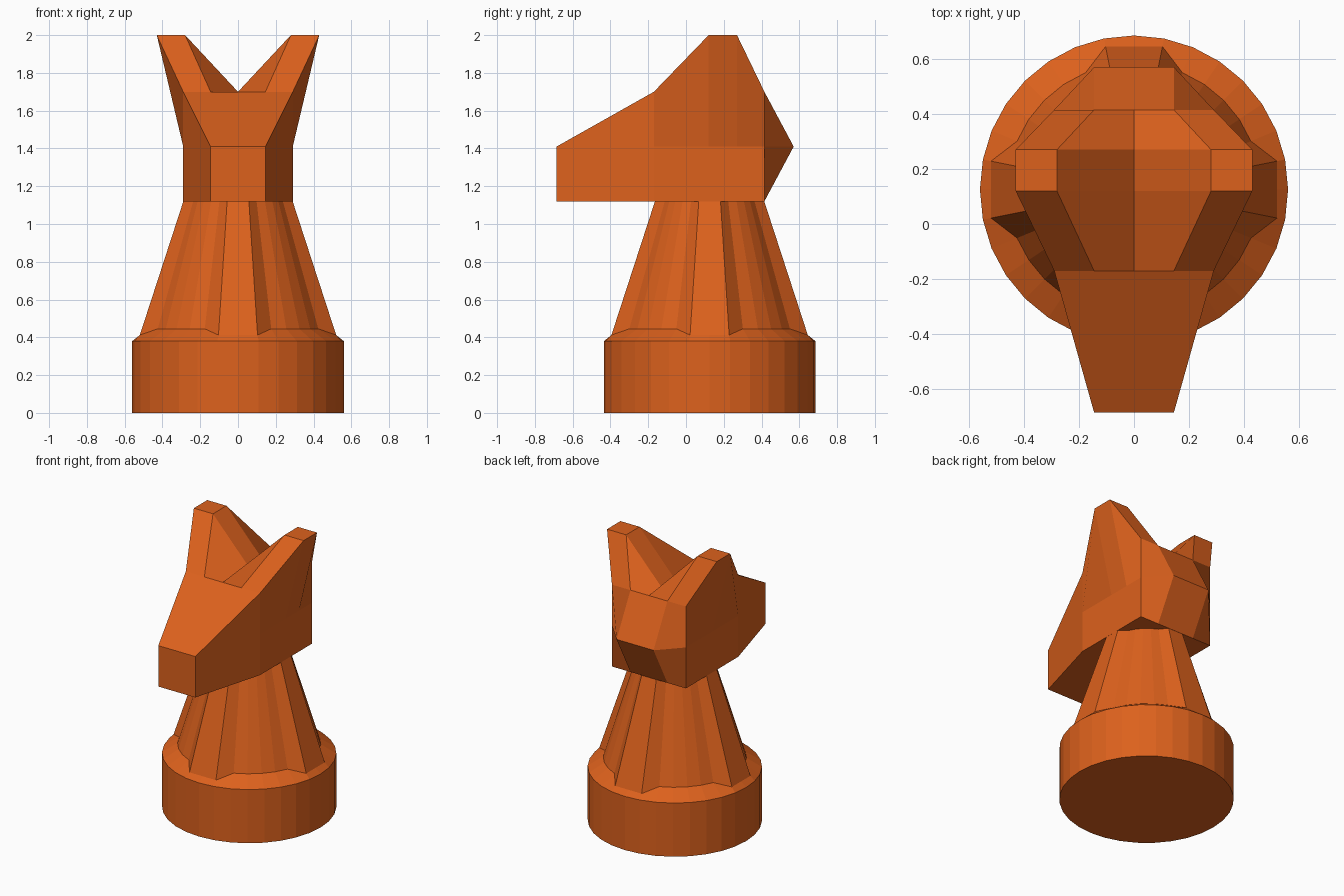
import bpy, bmesh
from math import sin, cos, pi

if "Cube" in bpy.data.objects:
    bpy.data.objects.remove(bpy.data.objects["Cube"])

mat = bpy.data.materials.new("orange")
mat.diffuse_color = (0.72, 0.12, 0.012, 1)
mat.use_nodes = True
mat.node_tree.nodes["Principled BSDF"].inputs["Base Color"].default_value = mat.diffuse_color


def finish(bm, name):
    bmesh.ops.remove_doubles(bm, verts=bm.verts, dist=0.0005)
    bmesh.ops.recalc_face_normals(bm, faces=bm.faces)
    mesh = bpy.data.meshes.new(name)
    bm.to_mesh(mesh)
    bm.free()
    mesh.materials.append(mat)
    obj = bpy.data.objects.new(name, mesh)
    bpy.context.collection.objects.link(obj)
    return obj


# Pedestal: round base flowing into a neck with four raised ribs
N, CY = 32, 0.125


def ring(bm, groove, rib, z_groove, z_rib):
    verts = []
    for i in range(N):
        a, m = 2 * pi * i / N, i % 8
        on_rib = m in (0, 1, 7)
        r = rib if on_rib else groove
        if m == 0 and rib != groove:
            r *= cos(2 * pi / N)          # keeps each rib flat
        verts.append(bm.verts.new((r * cos(a), CY + r * sin(a),
                                   z_rib if on_rib else z_groove)))
    return verts


bm = bmesh.new()
rings = [ring(bm, *p) for p in ((0.56, 0.56, 0, 0),
                                (0.56, 0.56, 0.38, 0.38),
                                (0.46, 0.53, 0.445, 0.412),
                                (0.257, 0.295, 1.12, 1.12))]
bm.faces.new(rings[0])
bm.faces.new(rings[-1])
for lo, hi in zip(rings, rings[1:]):
    for i in range(N):
        j = (i + 1) % N
        bm.faces.new((lo[i], lo[j], hi[j], hi[i]))
finish(bm, "pedestal")

# Head: a gridded box reshaped into snout, ears and back of the head
XS = (-0.29, -0.145, 0, 0.145, 0.29)
YS = (-0.685, -0.17, 0.12, 0.27, 0.415)
ZS = (1.12, 1.41, 1.70)


def head_point(i, j, k):
    x, y, z = XS[i], YS[j], ZS[k]
    if j == 0:                            # snout narrows and slopes down
        x, z = max(-0.145, min(0.145, x)), min(z, ZS[1])
    if k == 2 and j in (2, 3) and i != 2:  # ear tips
        x, z = (0.43 if i in (0, 4) else 0.28) * (1 if x > 0 else -1), 2.0
    if j == 4 and k == 1 and 0 < i < 4:   # bulge at the back
        y = 0.57
    return x, y, z


bm = bmesh.new()
grid = {}


def quad(*keys):
    for key in keys:
        if key not in grid:
            grid[key] = bm.verts.new(head_point(*key))
    bm.faces.new([grid[key] for key in keys])


for a in range(4):
    for b in range(4):
        for k in (0, 2):                  # underside and top
            quad((a, b, k), (a + 1, b, k), (a + 1, b + 1, k), (a, b + 1, k))
    for k in range(2):
        for e in (0, 4):                  # sides, then front and back
            quad((e, a, k), (e, a + 1, k), (e, a + 1, k + 1), (e, a, k + 1))
            quad((a, e, k), (a + 1, e, k), (a + 1, e, k + 1), (a, e, k + 1))
finish(bm, "animal_head")
